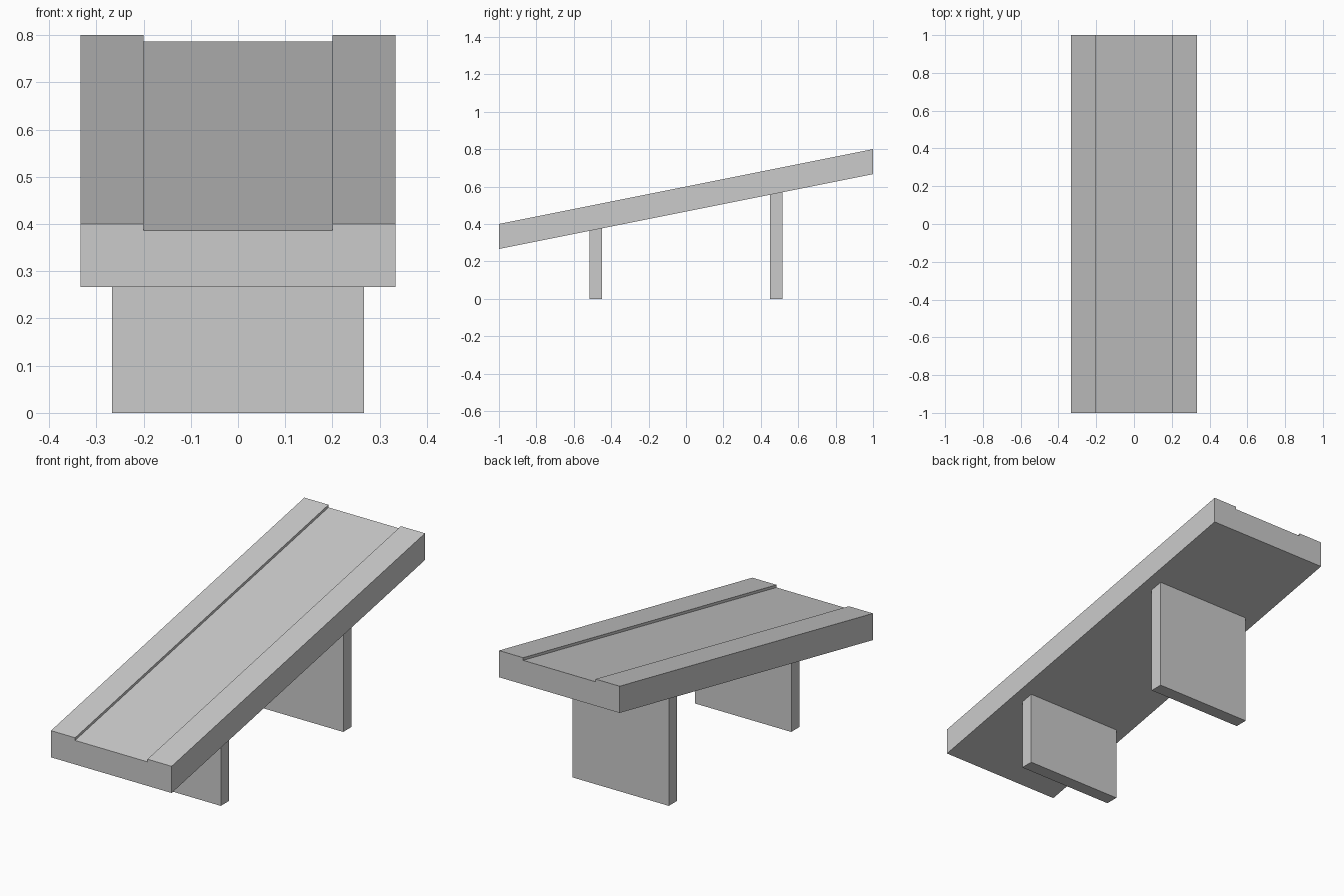
import bpy
import bmesh

cube = bpy.data.objects.get("Cube")
if cube:
    bpy.data.objects.remove(cube, do_unlink=True)

SLOPE = 0.2          # rise of the deck per unit of y
TOP = 0.6            # deck top height at y = 0
THICK = 0.1333
GROOVE = 0.0133
HALF_WIDTH = 0.3333
CHANNEL = 0.2
LEG_HALF = 0.2667

grey = bpy.data.materials.new("light_grey")
grey.use_nodes = True
colour = (0.6, 0.6, 0.6, 1)
grey.diffuse_color = colour
grey.node_tree.nodes["Principled BSDF"].inputs["Base Color"].default_value = colour


def underside(y):
    return TOP - THICK + SLOPE * y


def make_prism(name, start, end):
    """Join two matching outlines into a closed solid."""
    bm = bmesh.new()
    a = [bm.verts.new(p) for p in start]
    b = [bm.verts.new(p) for p in end]
    bm.faces.new(a)
    bm.faces.new(b[::-1])
    n = len(a)
    for i in range(n):
        j = (i + 1) % n
        bm.faces.new((a[i], b[i], b[j], a[j]))
    bmesh.ops.recalc_face_normals(bm, faces=bm.faces)
    mesh = bpy.data.meshes.new(name)
    bm.to_mesh(mesh)
    bm.free()
    mesh.materials.append(grey)
    obj = bpy.data.objects.new(name, mesh)
    bpy.context.collection.objects.link(obj)
    return obj


# Sloping deck: channelled cross-section swept uphill from front to back
half = [(HALF_WIDTH, -THICK), (HALF_WIDTH, 0), (CHANNEL, 0), (CHANNEL, -GROOVE)]
section = half + [(-x, z) for x, z in reversed(half)]
make_prism("sloping_deck",
           *[[(x, y, TOP + SLOPE * y + z) for x, z in section] for y in (-1, 1)])

# Upright panel legs, their tops cut to meet the deck underside
for name, y0, y1 in (("front_leg", -0.5167, -0.45), ("back_leg", 0.45, 0.5167)):
    outline = [(y0, 0), (y1, 0), (y1, underside(y1)), (y0, underside(y0))]
    make_prism(name, *[[(x, y, z) for y, z in outline] for x in (-LEG_HALF, LEG_HALF)])
